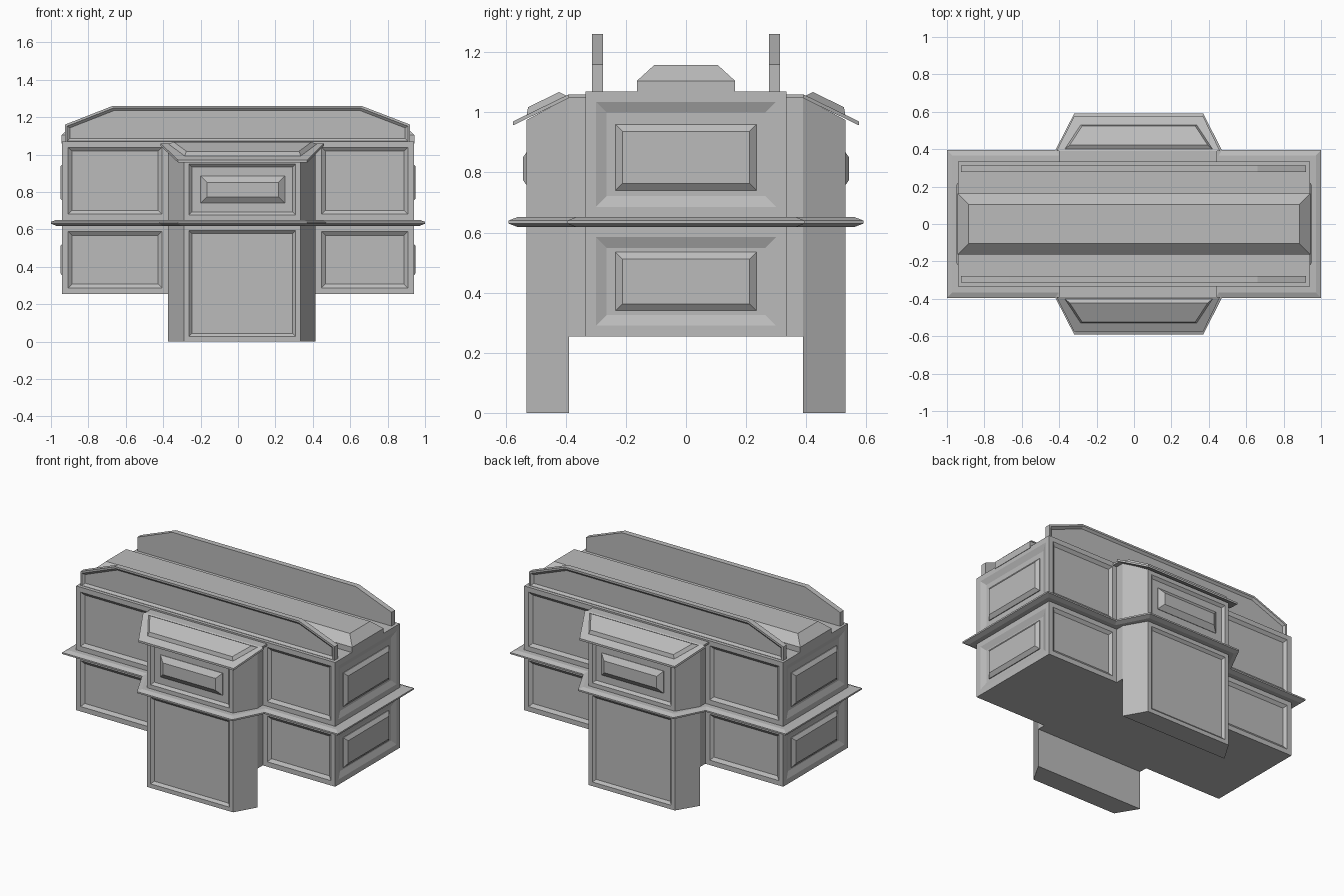
import bpy, bmesh
from mathutils import Vector

if "Cube" in bpy.data.objects:
    bpy.data.objects.remove(bpy.data.objects["Cube"], do_unlink=True)

GREY = (0.5, 0.5, 0.5, 1.0)
mat = bpy.data.materials.new("plain grey")
mat.use_nodes = True
mat.diffuse_color = GREY
mat.node_tree.nodes["Principled BSDF"].inputs["Base Color"].default_value = GREY

HALF_X, HALF_Y = 0.94, 0.335
BOTTOM, TOP = 0.255, 1.07
BAND_LOW, BAND_HIGH = 0.62, 0.65


def finish(name, bm, mirror=""):
    """Turn a bmesh into an object, optionally mirrored across the centre."""
    bmesh.ops.recalc_face_normals(bm, faces=bm.faces)
    mesh = bpy.data.meshes.new(name)
    bm.to_mesh(mesh)
    bm.free()
    mesh.materials.append(mat)
    obj = bpy.data.objects.new(name, mesh)
    bpy.context.collection.objects.link(obj)
    if mirror:
        mod = obj.modifiers.new("mirror", "MIRROR")
        mod.use_axis = ("x" in mirror, "y" in mirror, False)
        mod.use_mirror_merge = False
    return obj


def prism(points, offset):
    """Extrude a flat outline of 3D points along an offset."""
    bm = bmesh.new()
    face = bm.faces.new([bm.verts.new(p) for p in points])
    ext = bmesh.ops.extrude_face_region(bm, geom=[face], use_keep_orig=True)
    moved = [v for v in ext["geom"] if isinstance(v, bmesh.types.BMVert)]
    bmesh.ops.translate(bm, verts=moved, vec=offset)
    bmesh.ops.recalc_face_normals(bm, faces=bm.faces)
    return bm


def box(x0, x1, y0, y1, z0, z1):
    return prism([(x0, y0, z0), (x1, y0, z0), (x1, y1, z0), (x0, y1, z0)], (0, 0, z1 - z0))


def facing(bm, direction):
    return [f for f in bm.faces if f.normal.dot(Vector(direction)) > 0.9]


def inset(bm, faces, width, depth=0.0):
    bmesh.ops.inset_individual(bm, faces=faces, thickness=width, depth=depth, use_even_offset=True)


def sink(bm, faces, margin, slope, depth):
    """Recessed panel with sloping edges."""
    inset(bm, faces, margin)
    inset(bm, faces, slope, -depth)


def cut(bm, axis, value):
    point, normal = Vector(), Vector()
    point[axis], normal[axis] = value, 1
    bmesh.ops.bisect_plane(bm, geom=bm.verts[:] + bm.edges[:] + bm.faces[:],
                           plane_co=point, plane_no=normal)


def panels(bm, direction):
    """Wall faces outside the band."""
    return [f for f in facing(bm, direction)
            if not BAND_LOW < f.calc_center_median().z < BAND_HIGH]


# Main body with sunk panels on every wall
bm = box(-HALF_X, HALF_X, -HALF_Y, HALF_Y, BOTTOM, TOP)
for z in (BAND_LOW, BAND_HIGH):
    cut(bm, 2, z)
for x in (-0.375, 0.415):
    cut(bm, 0, x)
for side in (-1, 1):
    walls = [f for f in panels(bm, (0, side, 0)) if abs(f.calc_center_median().x) > 0.3]
    sink(bm, walls, 0.032, 0.02, 0.015)
    sink(bm, panels(bm, (side, 0, 0)), 0.035, 0.036, 0.015)
finish("body", bm)

# Raised end panels
for name, z0, z1 in (("upper", 0.74, 0.96), ("lower", 0.34, 0.535)):
    bm = box(0.92, 0.93, -0.235, 0.235, z0, z1)
    inset(bm, facing(bm, (1, 0, 0)), 0.023, 0.018)
    finish(name + "_end_panel", bm, "x")

# Projecting bays, front and back
plan = [(-0.375, -0.39), (-0.29, -0.53), (0.335, -0.53), (0.415, -0.39)]
bm = prism([(x, y, 0) for x, y in plan], (0, 0, 1.05))
for v in bm.verts:
    if v.co.z > 1 and v.co.y < -0.5:
        v.co.z = 0.975
for z in (BAND_LOW, BAND_HIGH):
    cut(bm, 2, z)
sink(bm, panels(bm, (0, -1, 0)), 0.027, 0.016, 0.015)
finish("bay", bm, "y")
finish("bay_neck", box(-0.375, 0.415, -0.39, -HALF_Y + 0.01, BOTTOM, 1.05), "y")

bm = box(-0.2, 0.25, -0.518, -0.512, 0.74, 0.885)
inset(bm, facing(bm, (0, -1, 0)), 0.034, 0.024)
finish("bay_raised_panel", bm, "y")


# Sloping bay roofs with a raised panel
def roof_z(y):
    return 1.06 - max(0, -y - 0.39) * 0.09 / 0.185


eave = [(-0.32, -0.575), (0.37, -0.575), (0.46, -0.39), (-0.415, -0.39)]
bm = prism([(x, y, roof_z(y)) for x, y in eave], (0, 0, -0.013))
finish("bay_roof", bm, "y")
finish("bay_roof_top", box(-0.4, 0.445, -0.39, -HALF_Y + 0.01, 1.047, 1.06), "y")
raised = [(-0.285, -0.53), (0.335, -0.53), (0.42, -0.4), (-0.37, -0.4)]
bm = prism([(x, y, roof_z(y) - 0.005) for x, y in raised], (0, 0, 0.006))
inset(bm, [f for f in bm.faces if f.normal.z > 0.7], 0.015, 0.02)
finish("bay_roof_panel", bm, "y")

# Band running around the body and bays
half = [(-1, -0.395), (-0.42, -0.395), (-0.32, -0.59), (0.37, -0.59), (0.47, -0.395), (1, -0.395)]
outline = half + [(x, -y) for x, y in reversed(half)]
bm = prism([(x, y, 0.63) for x, y in outline], (0, 0, 0.01))
for up in (1, -1):
    inset(bm, facing(bm, (0, 0, up)), 0.028, 0.011)
finish("band", bm)

# Parapets with sunk outer faces
shape = [(-0.925, 1.06), (0.92, 1.06), (0.92, 1.16), (0.66, 1.26), (-0.67, 1.26), (-0.925, 1.16)]
bm = prism([(x, -0.313, z) for x, z in shape], (0, 0.036, 0))
sink(bm, facing(bm, (0, -1, 0)), 0.012, 0.014, 0.012)
finish("parapet", bm, "y")

# Raised ridge along the top
bm = box(-0.943, 0.943, -0.163, 0.163, 1.06, 1.105)
inset(bm, facing(bm, (0, 0, 1)), 0.058, 0.053)
finish("ridge", bm)
